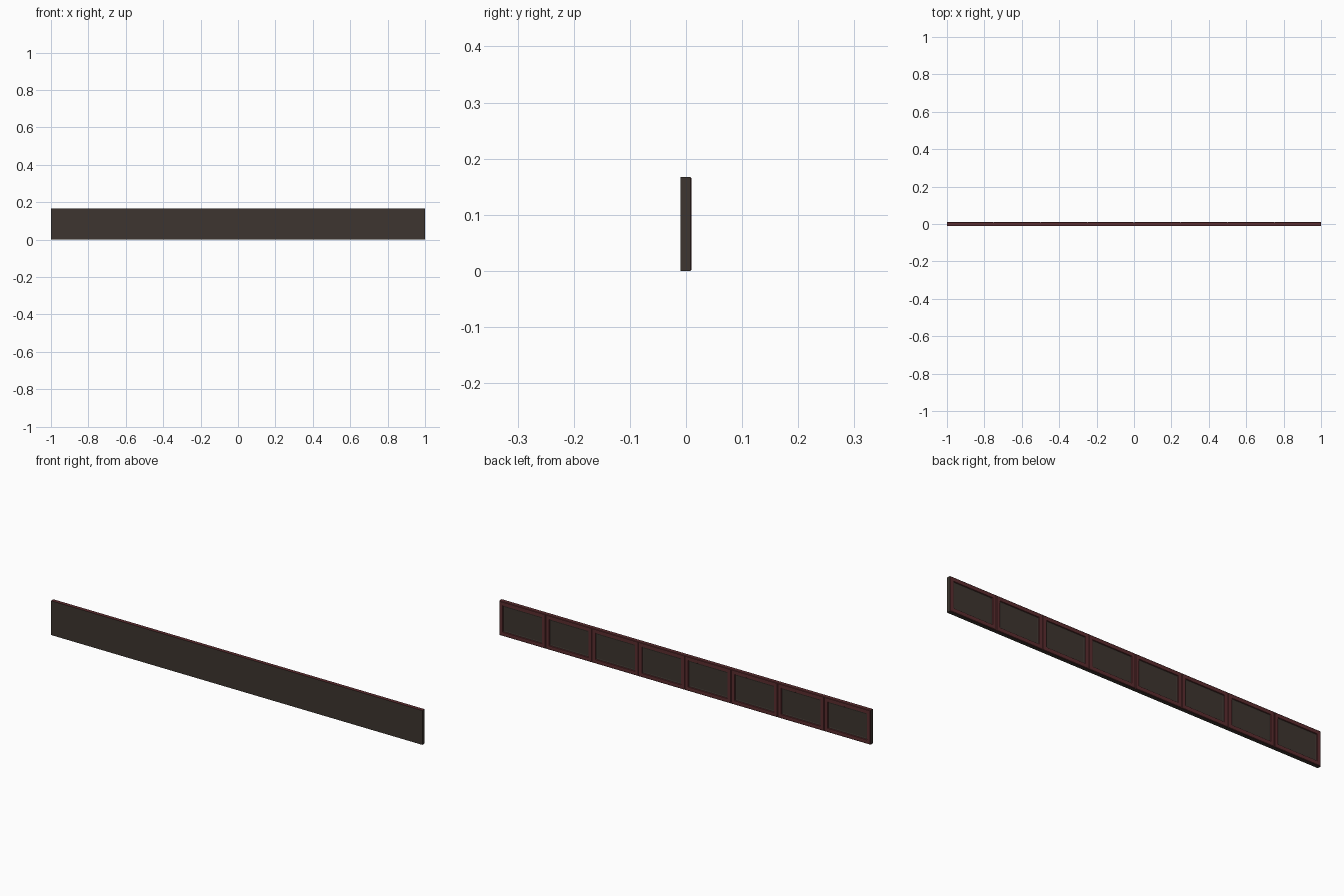
import bpy, bmesh

if "Cube" in bpy.data.objects:
    bpy.data.objects.remove(bpy.data.objects["Cube"])

def material(name, rgb):
    m = bpy.data.materials.new(name)
    m.diffuse_color = (*rgb, 1)
    m.use_nodes = True
    m.node_tree.nodes["Principled BSDF"].inputs["Base Color"].default_value = m.diffuse_color
    return m

dark = material("dark brown", (0.047, 0.036, 0.029))
red = material("deep red", (0.105, 0.026, 0.028))

W, H, COUNT = 0.25, 0.167, 8

# Stepped cross-section: (margin from edge, depth y, material of band leading to it)
RINGS = [(0.0, -0.01, 0), (0.0, 0.008, 0), (0.002, 0.01, 1),
         (0.019, 0.01, 1), (0.021, 0.0065, 1), (0.026, 0.005, 0)]

def panel_module(i):
    x0 = -1 + i * W
    bm = bmesh.new()
    loops = []
    for m, y, _ in RINGS:
        loops.append([bm.verts.new(p) for p in (
            (x0 + m, y, m), (x0 + W - m, y, m),
            (x0 + W - m, y, H - m), (x0 + m, y, H - m))])
    bm.faces.new(loops[0])              # plain front
    bm.faces.new(loops[-1][::-1])       # recessed back panel
    for r in range(1, len(RINGS)):
        a, b = loops[r - 1], loops[r]
        for k in range(4):
            n = (k + 1) % 4
            f = bm.faces.new((a[k], b[k], b[n], a[n]))
            # the top edge is red, other outer sides dark
            f.material_index = 1 if (r == 1 and k == 2) else RINGS[r][2]
    bmesh.ops.recalc_face_normals(bm, faces=bm.faces)
    me = bpy.data.meshes.new("panel_module")
    bm.to_mesh(me)
    bm.free()
    me.materials.append(dark)
    me.materials.append(red)
    bpy.context.collection.objects.link(bpy.data.objects.new(f"panel_module_{i + 1}", me))

# Row of eight framed panels
for i in range(COUNT):
    panel_module(i)
